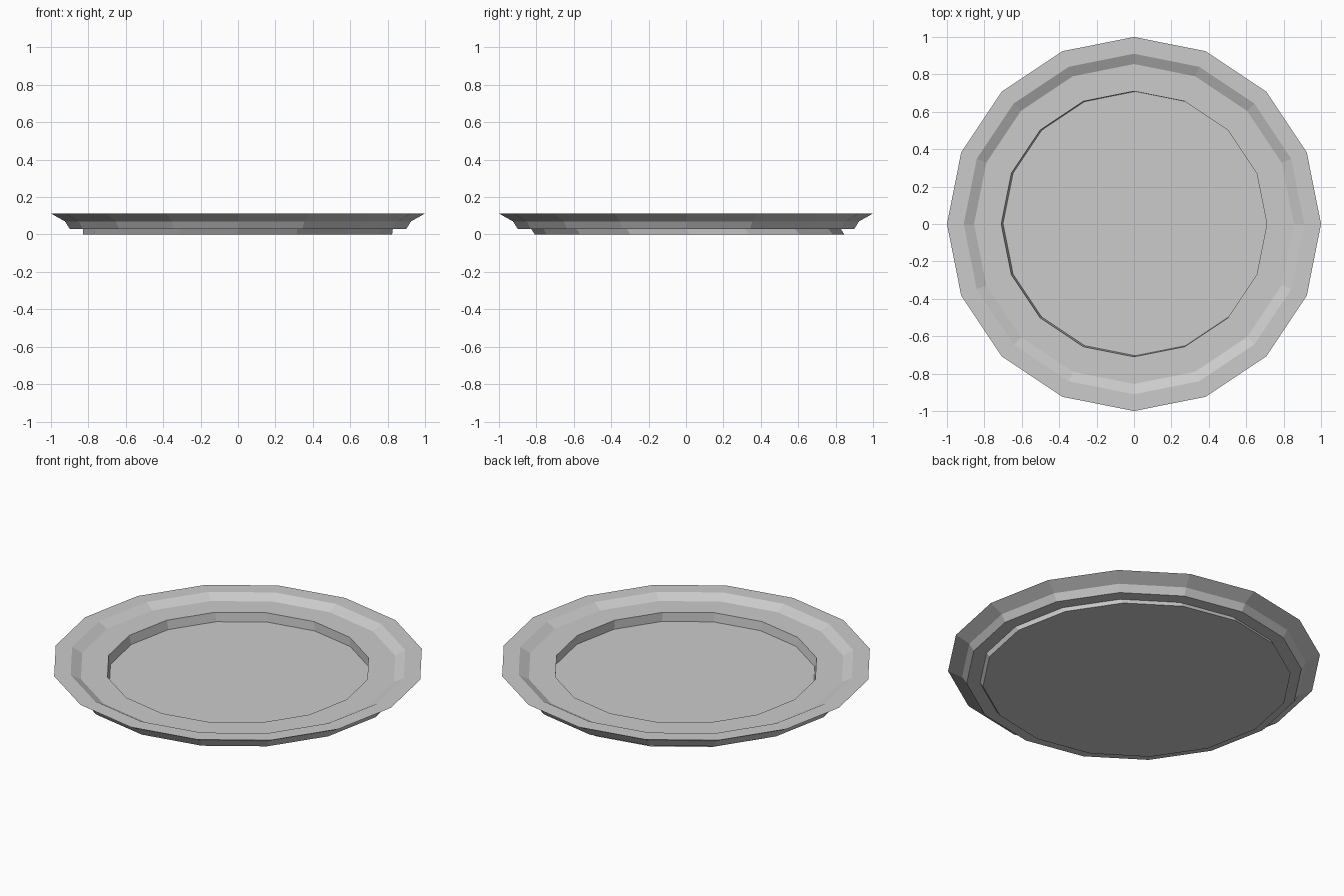
import bpy, bmesh
from math import sin, cos, pi

if "Cube" in bpy.data.objects:
    bpy.data.objects.remove(bpy.data.objects["Cube"])

SIDES = 16

# profile rings from underside centre to top centre: radius, z, x offset, y offset
rings = [
    (0.827, 0.0, -0.003, 0.019),   # foot, bottom edge
    (0.828, 0.03, 0, 0),           # foot, top edge
    (0.90, 0.03, 0, 0),            # underside ledge
    (0.925, 0.07, 0, 0),           # outer wall
    (1.0, 0.112, 0, 0),            # rim, outer edge
    (0.91, 0.112, 0, 0),           # rim, inner edge
    (0.855, 0.083, 0, 0),          # sloped shoulder
    (0.71, 0.083, 0, 0),           # edge of the well
    (0.706, 0.03, 0.006, 0.002),   # well floor
]

bm = bmesh.new()
loops = []
for r, z, dx, dy in rings:
    loops.append([bm.verts.new((dx + r * cos(2 * pi * i / SIDES),
                                dy + r * sin(2 * pi * i / SIDES), z))
                  for i in range(SIDES)])

# walls between neighbouring rings
for a, b in zip(loops, loops[1:]):
    for i in range(SIDES):
        j = (i + 1) % SIDES
        bm.faces.new((a[i], a[j], b[j], b[i]))

# flat bottom and well floor
bm.faces.new(loops[0][::-1])
bm.faces.new(loops[-1])
bmesh.ops.recalc_face_normals(bm, faces=bm.faces)

mesh = bpy.data.meshes.new("plate")
bm.to_mesh(mesh)
bm.free()
plate = bpy.data.objects.new("plate", mesh)
bpy.context.collection.objects.link(plate)
